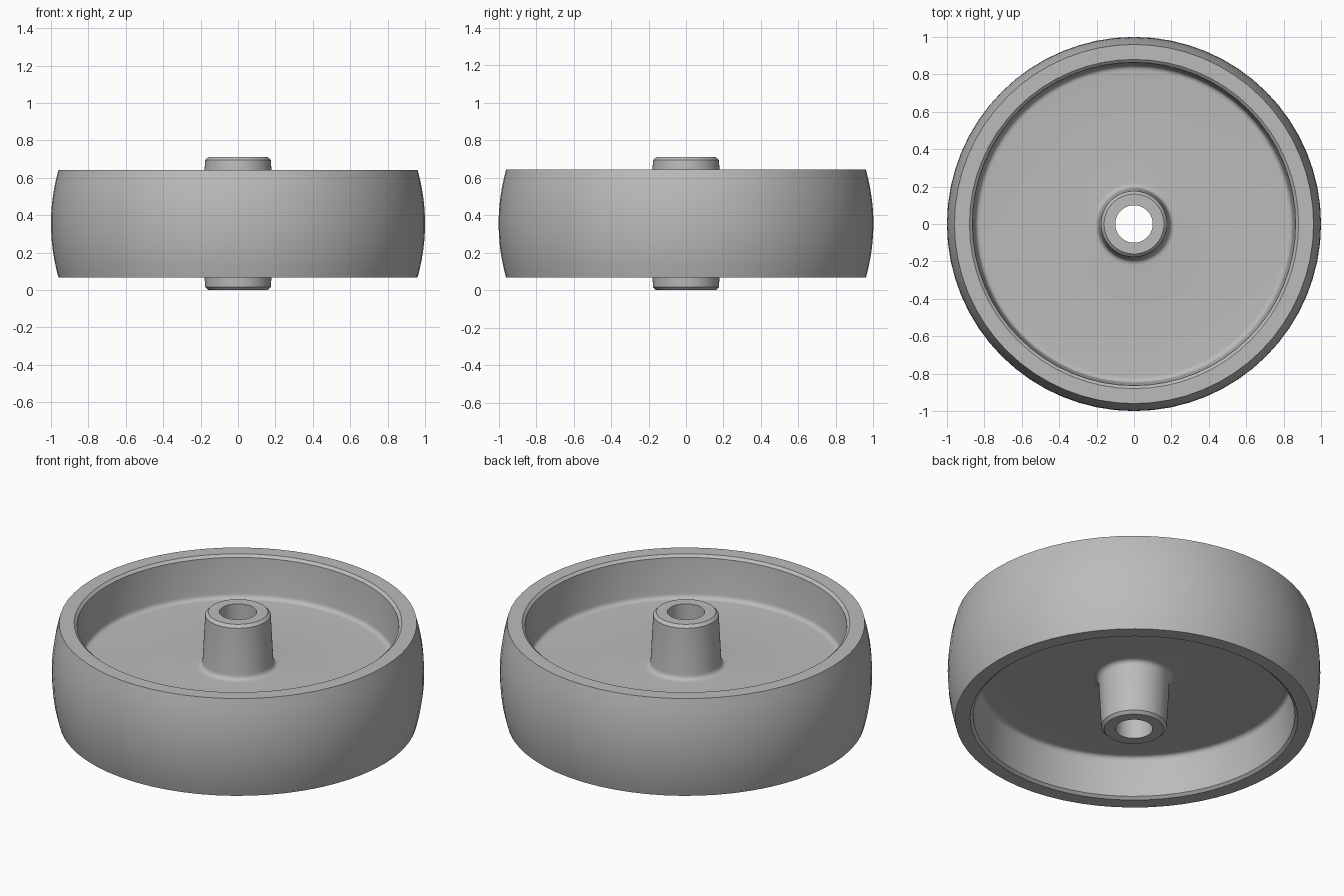
import bpy
import bmesh
import math
from mathutils import Vector

if "Cube" in bpy.data.objects:
    bpy.data.objects.remove(bpy.data.objects["Cube"], do_unlink=True)

MID = 0.355      # height of the wheel's middle plane
SEGMENTS = 64

grey = bpy.data.materials.new("plain grey")
grey.use_nodes = True
grey.diffuse_color = (0.5, 0.5, 0.5, 1)
grey.node_tree.nodes["Principled BSDF"].inputs["Base Color"].default_value = (0.5, 0.5, 0.5, 1)


def fillet(start, corner, end, steps=5):
    """Rounded corner as points on a quadratic curve."""
    a, b, c = Vector(start), Vector(corner), Vector(end)
    ts = [i / steps for i in range(steps + 1)]
    return [tuple(a * (1 - t) ** 2 + b * 2 * t * (1 - t) + c * t * t) for t in ts]


def lathe(name, half_profile):
    """Mirror a half profile (radius, height) and spin it into a closed ring."""
    profile = half_profile + [(r, -h) for r, h in reversed(half_profile) if h > 0]
    bm = bmesh.new()
    rings = []
    for i in range(SEGMENTS):
        a = 2 * math.pi * i / SEGMENTS
        rings.append([bm.verts.new((r * math.cos(a), r * math.sin(a), MID + h))
                      for r, h in profile])
    n = len(profile)
    for i in range(SEGMENTS):
        here, there = rings[i], rings[(i + 1) % SEGMENTS]
        for j in range(n):
            k = (j + 1) % n
            bm.faces.new((here[j], there[j], there[k], here[k]))
    bmesh.ops.recalc_face_normals(bm, faces=bm.faces)
    mesh = bpy.data.meshes.new(name)
    bm.to_mesh(mesh)
    bm.free()
    mesh.materials.append(grey)
    obj = bpy.data.objects.new(name, mesh)
    bpy.context.collection.objects.link(obj)
    bpy.ops.object.select_all(action='DESELECT')
    obj.select_set(True)
    bpy.context.view_layer.objects.active = obj
    bpy.ops.object.shade_smooth_by_angle(angle=math.radians(28))
    return obj


# Crowned tyre: flat sides and a bulging tread
EDGE = 0.288
crown = [(1 - 0.04 * (h / 6) ** 2, EDGE * h / 6) for h in range(6, -1, -1)]
lathe("tyre", [(0.88, EDGE)] + crown)

# Core: bored hub with chamfered ends, thin web and drafted inner rim wall
core = [(0.1, 0.355), (0.16, 0.355), (0.176, 0.339)]
core += fillet((0.19, 0.07), (0.192, 0.04), (0.222, 0.04))
core += fillet((0.82, 0.04), (0.847, 0.04), (0.85, 0.067))
core += [(0.864, 0.274), (0.88, EDGE)]
lathe("wheel_core", core)
